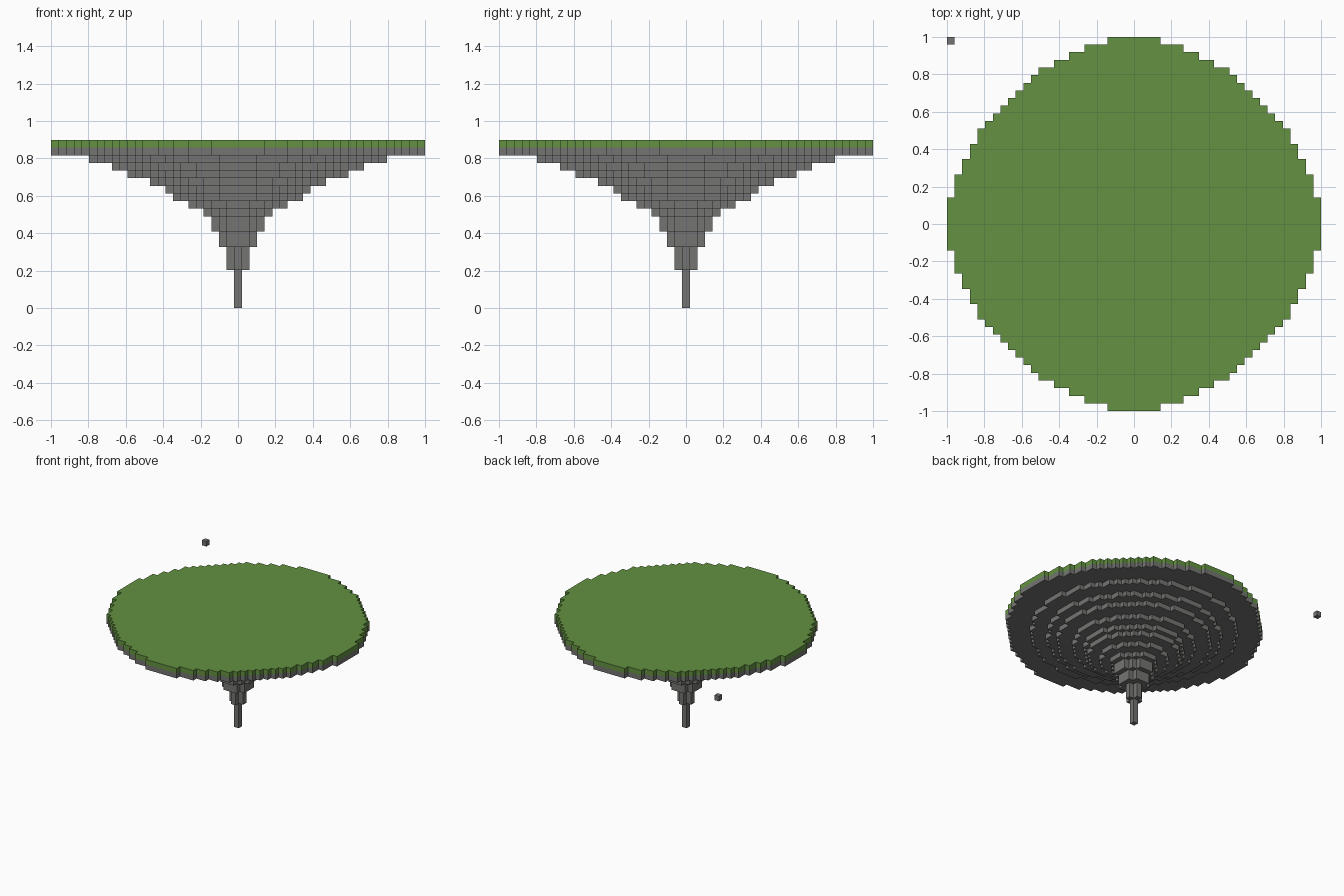
import bpy
import bmesh

cube = bpy.data.objects.get("Cube")
if cube:
    bpy.data.objects.remove(cube, do_unlink=True)

UNIT = 2 / 49  # edge of one block


def make_material(name, rgb):
    mat = bpy.data.materials.new(name)
    mat.use_nodes = True
    color = (*rgb, 1)
    mat.diffuse_color = color
    bsdf = mat.node_tree.nodes["Principled BSDF"]
    bsdf.inputs["Base Color"].default_value = color
    bsdf.inputs["Roughness"].default_value = 0.9
    return mat


stone = make_material("stone grey", (0.175, 0.175, 0.17))
grass = make_material("grass green", (0.125, 0.285, 0.053))


def in_disc(x, y, r):
    """Blocky circle, slightly flattened along its diagonals."""
    return x * x + y * y + 0.146 * r * min(x, y) <= r * r + 0.83 * r


def disc_outline(r):
    """Stepped outline, in blocks, of a disc reaching r blocks from its centre."""
    right = []
    for y in range(-r, r + 1):
        half = max(x for x in range(r + 1) if in_disc(x, abs(y), r)) + 0.5
        for point in ((half, y - 0.5), (half, y + 0.5)):
            if len(right) > 1 and right[-1][0] == right[-2][0] == half:
                right.pop()  # keep straight runs as one edge
            if not right or right[-1] != point:
                right.append(point)
    return right + [(-x, y) for x, y in reversed(right)]


def add_slab(name, r, bottom, height, mat, center=(0, 0)):
    """Extrude a blocky disc upwards from the given block level."""
    bm = bmesh.new()
    verts = [bm.verts.new(((x + center[0]) * UNIT, (y + center[1]) * UNIT, bottom * UNIT))
             for x, y in disc_outline(r)]
    base = bm.faces.new(verts)
    result = bmesh.ops.extrude_face_region(bm, geom=[base], use_keep_orig=True)
    top = [v for v in result["geom"] if isinstance(v, bmesh.types.BMVert)]
    bmesh.ops.translate(bm, verts=top, vec=(0, 0, height * UNIT))
    bmesh.ops.recalc_face_normals(bm, faces=bm.faces)
    mesh = bpy.data.meshes.new(name)
    bm.to_mesh(mesh)
    bm.free()
    mesh.materials.append(mat)
    obj = bpy.data.objects.new(name, mesh)
    bpy.context.collection.objects.link(obj)
    return obj


# Stone underside: (radius, layers) from the hanging tip upwards
tiers = [(0, 5), (1, 3), (2, 2), (3, 2), (4, 1), (6, 1), (8, 1), (9, 1),
         (11, 1), (14, 1), (16, 1), (19, 1), (24, 1)]
level = 0
for number, (radius, layers) in enumerate(tiers, 1):
    add_slab(f"stone_tier_{number}", radius, level, layers, stone)
    level += layers

# Grass surface
add_slab("grass_top", 24, level, 1, grass)

# Single block floating off the back corner
add_slab("loose_block", 0, level, 1, stone, center=(-24, 24))
